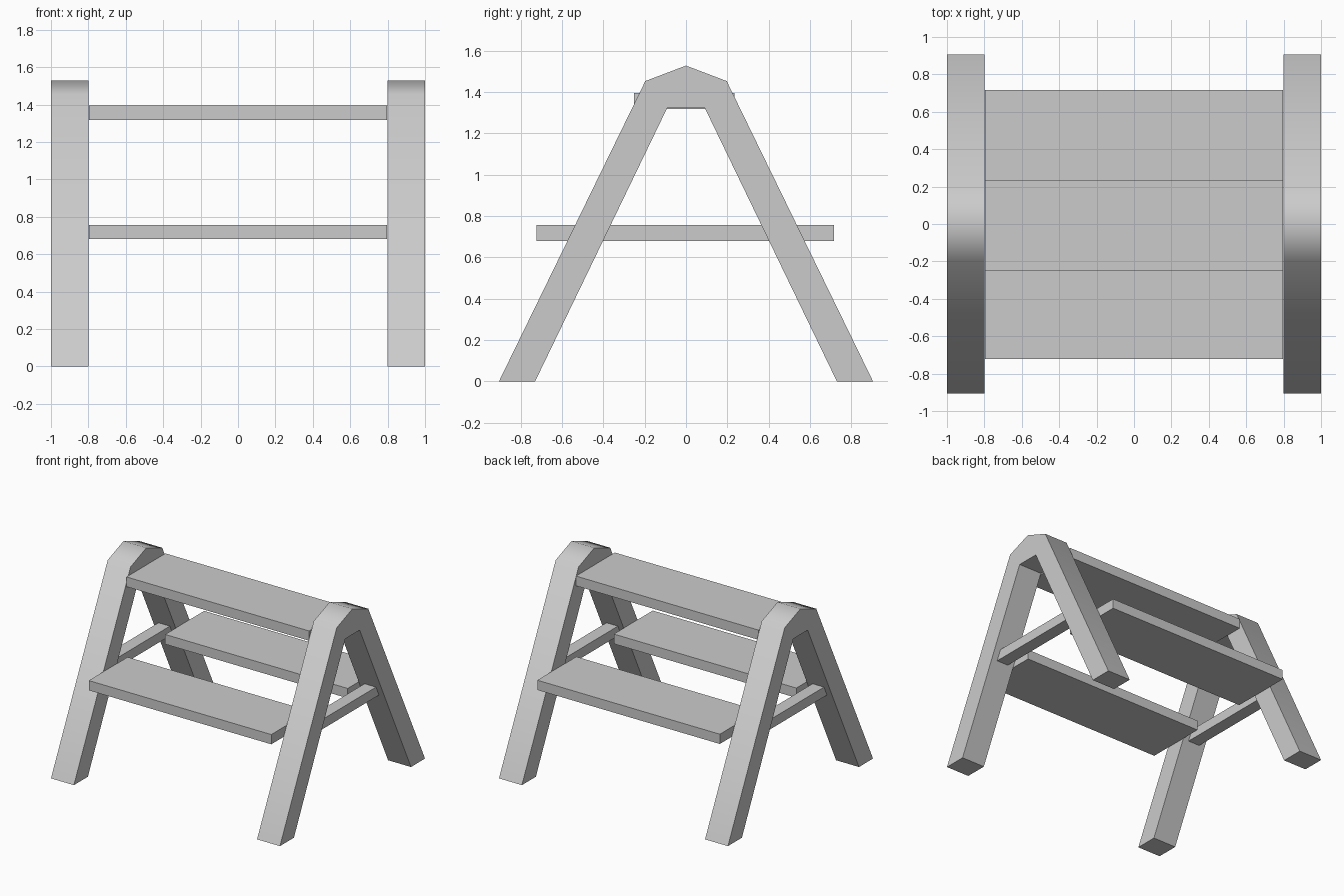
import bpy, bmesh, math

if "Cube" in bpy.data.objects:
    bpy.data.objects.remove(bpy.data.objects["Cube"])


def finish(name, bm):
    bmesh.ops.recalc_face_normals(bm, faces=bm.faces)
    mesh = bpy.data.meshes.new(name)
    bm.to_mesh(mesh)
    bm.free()
    ob = bpy.data.objects.new(name, mesh)
    bpy.context.collection.objects.link(ob)
    return ob


def extrude_x(name, profile, x0, x1):
    """Extrude a (y, z) outline along x."""
    bm = bmesh.new()
    face = bm.faces.new([bm.verts.new((x0, y, z)) for y, z in profile])
    new = bmesh.ops.extrude_face_region(bm, geom=[face])["geom"]
    verts = [v for v in new if isinstance(v, bmesh.types.BMVert)]
    bmesh.ops.translate(bm, verts=verts, vec=(x1 - x0, 0, 0))
    return finish(name, bm)


def board(name, x0, x1, y0, y1, z0, z1):
    return extrude_x(name, [(y0, z0), (y1, z0), (y1, z1), (y0, z1)], x0, x1)


# A-shaped side frames with a peaked crown
half = [(0.09, 1.325), (0.73, 0), (0.905, 0), (0.197, 1.453)]
outline = half + [(0, 1.528)] + [(-y, z) for y, z in reversed(half)]

for label, s in (("left", -1), ("right", 1)):
    frame = extrude_x(label + "_a_frame", outline, s * 0.8, s * 1.0)
    bpy.context.view_layer.objects.active = frame
    frame.select_set(True)
    bpy.ops.object.shade_smooth_by_angle(angle=math.radians(46))
    frame.select_set(False)
    # narrow brace between the two legs, let into them
    board(label + "_cross_brace", s * 0.85, s * 0.95, -0.45, 0.45, 0.68, 0.757)

# Top plank and the two lower steps
board("top_plank", -0.797, 0.797, -0.252, 0.234, 1.318, 1.395)
board("front_step", -0.797, 0.797, -0.723, -0.238, 0.68, 0.757)
board("back_step", -0.797, 0.797, 0.23, 0.716, 0.68, 0.757)
